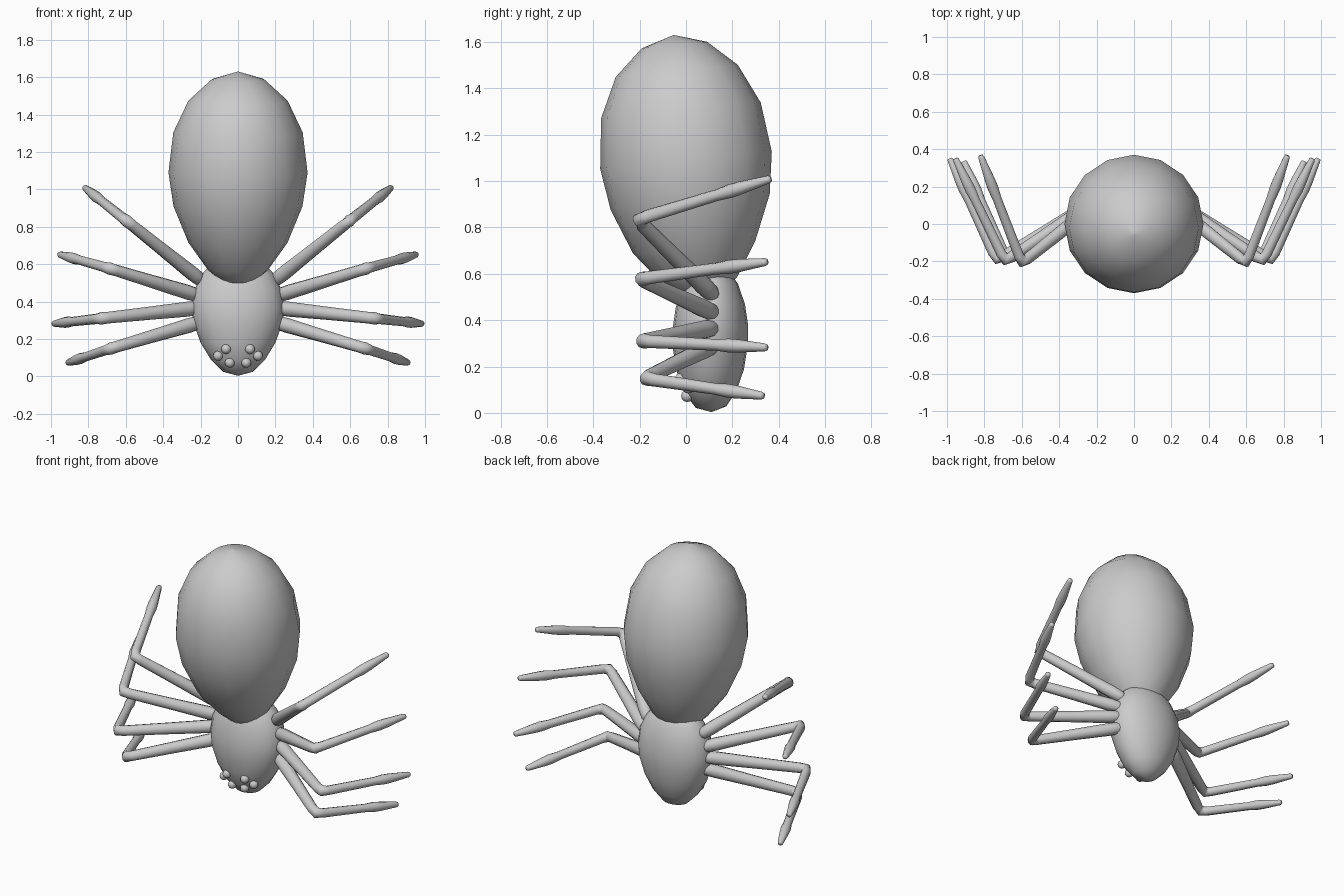
import bpy, bmesh, math
from mathutils import Vector

if "Cube" in bpy.data.objects:
    bpy.data.objects.remove(bpy.data.objects["Cube"])


def loft(name, rings, sides, ref):
    """Skin round rings (centre, axis, radius a, radius b); caps closed with a fan."""
    bm = bmesh.new()
    loops = []
    for c, t, a, b in rings:
        c, t = Vector(c), Vector(t).normalized()
        u = (Vector(ref) - t * t.dot(Vector(ref))).normalized()
        v = t.cross(u)
        loops.append([bm.verts.new(c + u * a * math.cos(k) + v * b * math.sin(k))
                      for k in (2 * math.pi * i / sides for i in range(sides))])
    for p, q in zip(loops, loops[1:]):
        for i in range(sides):
            j = (i + 1) % sides
            bm.faces.new((p[i], p[j], q[j], q[i]))
    bm.faces.new(loops[0])
    bm.faces.new(loops[-1])
    bmesh.ops.remove_doubles(bm, verts=bm.verts, dist=0.0005)
    bmesh.ops.recalc_face_normals(bm, faces=bm.faces)
    me = bpy.data.meshes.new(name)
    bm.to_mesh(me)
    bm.free()
    for f in me.polygons:
        f.use_smooth = True
    ob = bpy.data.objects.new(name, me)
    bpy.context.collection.objects.link(ob)
    return ob


# Abdomen: egg leaning slightly forward, rings of (y, z, radius)
egg = [(0.075, 0.48, 0.004), (0.07, 0.49, 0.08), (0.06, 0.575, 0.165), (0.035, 0.715, 0.265),
       (0.018, 0.91, 0.345), (0, 1.09, 0.372), (-0.022, 1.305, 0.346),
       (-0.04, 1.475, 0.265), (-0.05, 1.587, 0.142), (-0.053, 1.63, 0.002)]
loft("abdomen", [((0, y, z), (0, -0.1, 1), r, r) for y, z, r in egg], 16, (1, 0, 0))

# Head and thorax: flattened egg, rings of (y, z, half width, half depth)
head = [(0.11, 0.004, 0.002, 0.002), (0.108, 0.025, 0.08, 0.066), (0.106, 0.09, 0.145, 0.112),
        (0.106, 0.18, 0.2, 0.144), (0.105, 0.29, 0.24, 0.163), (0.105, 0.37, 0.248, 0.163),
        (0.105, 0.46, 0.234, 0.15), (0.105, 0.55, 0.192, 0.12), (0.105, 0.61, 0.13, 0.08),
        (0.105, 0.645, 0.002, 0.002)]
loft("head_thorax", [((0, y, z), (0, -0.05, 1), a, b) for y, z, a, b in head], 20, (1, 0, 0))


def leg(name, base, knee, tip):
    base, knee, tip = Vector(base), Vector(knee), Vector(tip)
    d1, d2 = (knee - base).normalized(), (tip - knee).normalized()
    mid = (d1 + d2).normalized()
    low = tip - knee
    rings = [(base - d1 * 0.03, d1, 0.022), (base, d1, 0.036), (base + d1 * 0.06, d1, 0.04),
             (base.lerp(knee, 0.5), d1, 0.035),
             (knee - d1 * 0.045, d1, 0.031), (knee - mid.cross(d1.cross(d2)).normalized() * 0.0
              - (d1 - d2) * 0.008, mid, 0.033), (knee + d2 * 0.045, d2, 0.028),
             (knee + low * 0.6, d2, 0.025), (knee + low * 0.7, d2, 0.03),
             (knee + low * 0.78, d2, 0.028), (tip - d2 * 0.01, d2, 0.017), (tip, d2, 0.013)]
    loft(name, [(c, t, r, r) for c, t, r in rings], 10, (0, 0, 1))


# Four legs per side: base, knee, tip
legs = [((0.2, 0.11, 0.515), (0.6, -0.21, 0.835), (0.82, 0.365, 1.01)),
        ((0.22, 0.11, 0.435), (0.69, -0.2, 0.578), (0.955, 0.35, 0.652)),
        ((0.22, 0.11, 0.365), (0.735, -0.195, 0.31), (0.985, 0.35, 0.282)),
        ((0.21, 0.11, 0.288), (0.685, -0.18, 0.148), (0.91, 0.335, 0.073))]
# Six eyes in mirrored pairs
eyes = [(0.064, -0.022, 0.146), (0.107, 0.01, 0.11), (0.044, 0.005, 0.073)]
for s, side in ((1, "left"), (-1, "right")):
    for n, pts in enumerate(legs, 1):
        leg(f"leg_{side}_{n}", *[(s * x, y, z) for x, y, z in pts])
    for n, (x, y, z) in enumerate(eyes, 1):
        bpy.ops.mesh.primitive_uv_sphere_add(segments=16, ring_count=8, radius=0.026,
                                             location=(s * x, y, z))
        bpy.context.object.name = f"eye_{side}_{n}"
        bpy.ops.object.shade_smooth()
